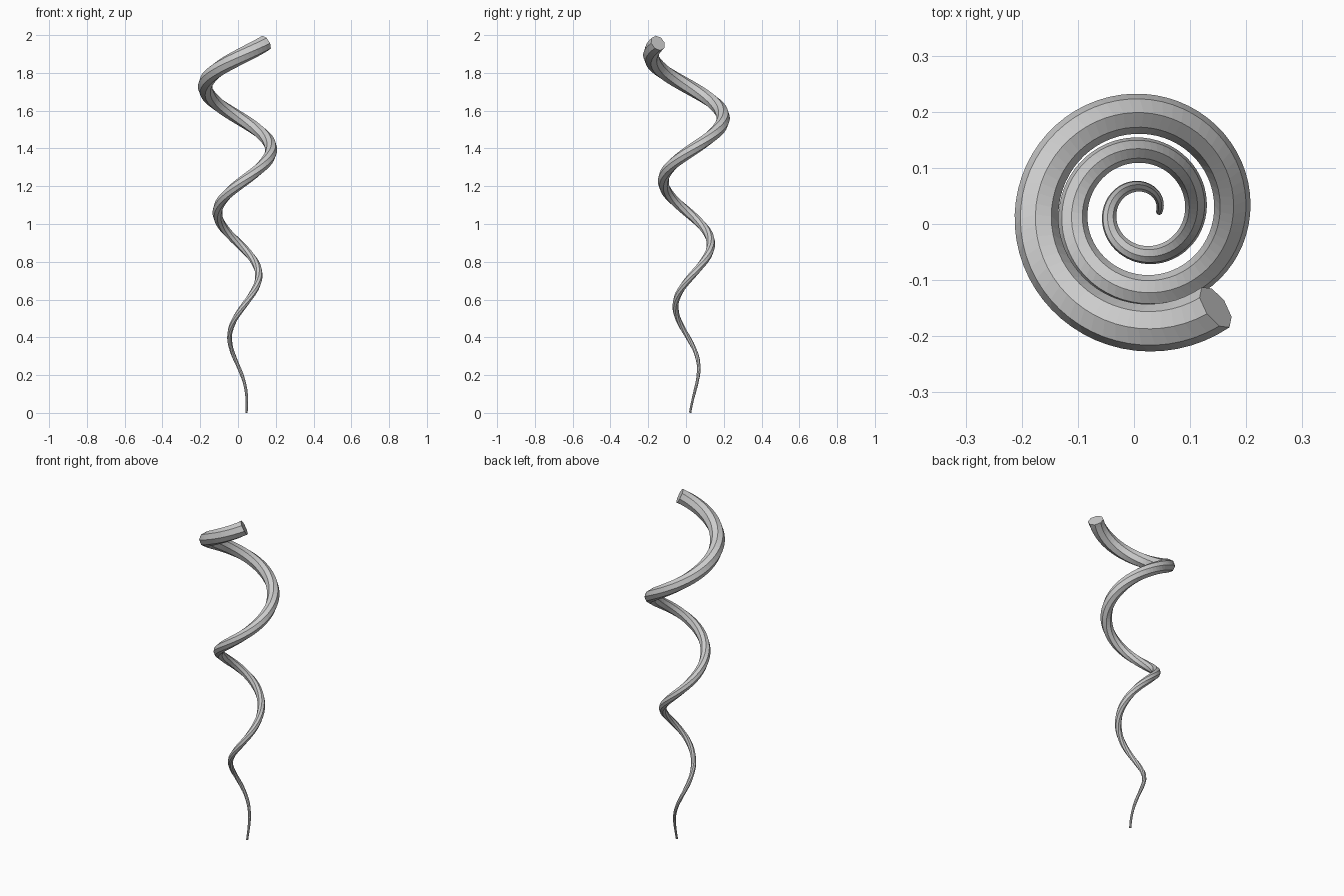
import bpy, bmesh
from math import sin, cos, pi, radians, exp
from mathutils import Vector

if "Cube" in bpy.data.objects:
    bpy.data.objects.remove(bpy.data.objects["Cube"])

CENTRE = Vector((0.017, 0.022, 0.0))   # spiral axis
TURN = radians(1027)                   # total winding
STEPS, SIDES = 180, 8


def path(a):
    """Point on the widening spiral centre line at winding angle a."""
    r = 0.028 + 0.0325 * a / pi
    z = 0.003 + 0.045 * (1 - exp(-max(a, 0) / radians(35))) + 1.912 * a / TURN
    return CENTRE + Vector((r * cos(a), r * sin(a), z))


# tapered octagonal tube swept along the spiral
bm = bmesh.new()
rings = []
for i in range(STEPS + 1):
    t = i / STEPS
    a = TURN * t
    p = path(a)
    tangent = (path(a + 0.01) - path(max(a - 0.01, 0))).normalized()
    out = Vector((cos(a), sin(a), 0))
    out = (out - tangent * out.dot(tangent)).normalized()
    up = out.cross(tangent)
    rad = 0.006 + 0.0375 * t
    rings.append([bm.verts.new(p + rad * (out * cos(k * 2 * pi / SIDES) + up * sin(k * 2 * pi / SIDES)))
                  for k in range(SIDES)])
for lo, hi in zip(rings, rings[1:]):
    for k in range(SIDES):
        j = (k + 1) % SIDES
        bm.faces.new((lo[k], lo[j], hi[j], hi[k]))

# end caps
bm.faces.new(rings[0])
bm.faces.new(rings[-1])
bmesh.ops.recalc_face_normals(bm, faces=bm.faces)

# rest the tip on the ground
low = min(v.co.z for v in bm.verts)
bmesh.ops.translate(bm, verts=bm.verts, vec=(0, 0, -low))

mesh = bpy.data.meshes.new("spiral_horn")
bm.to_mesh(mesh)
bm.free()
horn = bpy.data.objects.new("spiral_horn", mesh)
bpy.context.collection.objects.link(horn)
